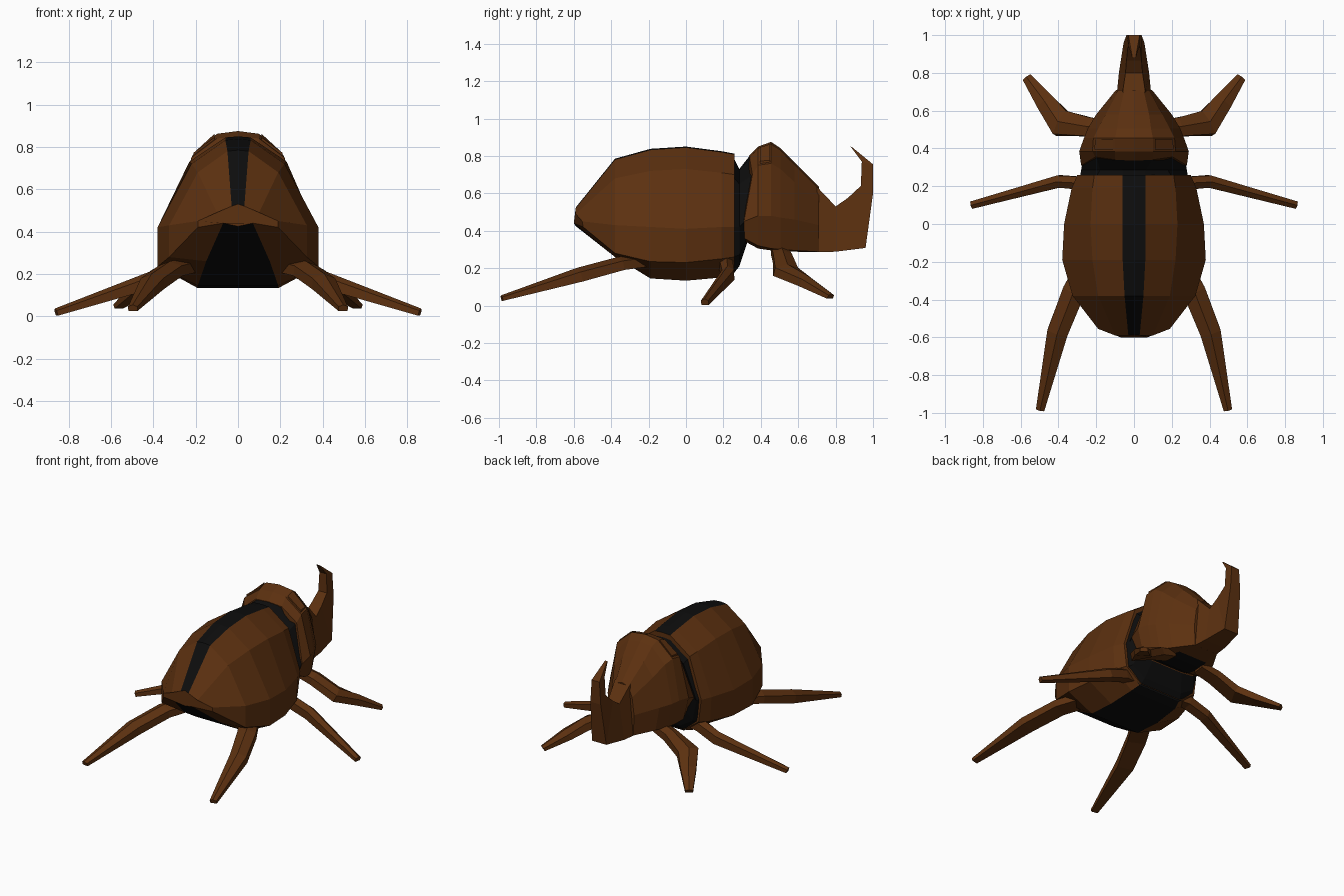
import bpy, bmesh
from mathutils import Vector

if "Cube" in bpy.data.objects:
    bpy.data.objects.remove(bpy.data.objects["Cube"])


def material(name, rgb):
    m = bpy.data.materials.new(name)
    m.diffuse_color = (*rgb, 1)
    m.use_nodes = True
    m.node_tree.nodes["Principled BSDF"].inputs["Base Color"].default_value = m.diffuse_color
    return m


BROWN = material("brown shell", (0.107, 0.03, 0.005))
BLACK = material("black", (0.004, 0.004, 0.004))


def finish(name, bm):
    bmesh.ops.remove_doubles(bm, verts=bm.verts, dist=0.0005)
    bmesh.ops.recalc_face_normals(bm, faces=bm.faces)
    mesh = bpy.data.meshes.new(name)
    bm.to_mesh(mesh)
    bm.free()
    mesh.materials.append(BROWN)
    mesh.materials.append(BLACK)
    ob = bpy.data.objects.new(name, mesh)
    bpy.context.collection.objects.link(ob)
    return ob


def loft(name, rings, black_rule):
    """Skin mirrored half rings (top centre to bottom centre) and cap both ends."""
    bm = bmesh.new()
    n = len(rings[0])
    loops = []
    for half in rings:
        full = list(half) + [(-x, y, z) for x, y, z in half[-2:0:-1]]
        loops.append([bm.verts.new(p) for p in full])
    count = len(loops[0])
    for r, (a, b) in enumerate(zip(loops, loops[1:])):
        for i in range(count):
            j = (i + 1) % count
            f = bm.faces.new((a[i], a[j], b[j], b[i]))
            strip = i if i < n - 1 else count - 1 - i
            f.material_index = int(black_rule(r, strip))
    bm.faces.new(loops[0])
    bm.faces.new(loops[-1])
    return finish(name, bm)


def flat_ring(y, pts):
    return [(x, y, z) for x, z in pts]


# Abdomen: black strip along the back and black belly
abdomen = [
    [(0, -.585, .53), (.03, -.59, .52), (.10, -.59, .49), (.19, -.555, .45),
     (.19, -.55, .42), (.07, -.6, .44), (0, -.59, .425)],
    flat_ring(-.38, [(0, .785), (.05, .78), (.19, .68), (.325, .43), (.325, .28), (.15, .26), (0, .26)]),
    flat_ring(-.19, [(0, .838), (.06, .832), (.22, .72), (.38, .42), (.38, .235), (.19, .145), (0, .145)]),
    flat_ring(0, [(0, .85), (.06, .845), (.23, .73), (.37, .41), (.365, .23), (.19, .133), (0, .133)]),
    flat_ring(.19, [(0, .825), (.06, .82), (.22, .71), (.33, .42), (.32, .25), (.18, .15), (0, .15)]),
    flat_ring(.26, [(0, .812), (.06, .808), (.21, .70), (.30, .42), (.28, .26), (.16, .175), (0, .175)]),
]
loft("abdomen", abdomen, lambda r, s: s in (0, 5))

# Black collar between abdomen and thorax
collar = [
    flat_ring(.25, [(0, .80), (.06, .795), (.20, .69), (.285, .42), (.27, .26), (.16, .165), (0, .165)]),
    flat_ring(.285, [(0, .73), (.06, .725), (.18, .65), (.28, .42), (.25, .27), (.15, .21), (0, .21)]),
    [(0, .34, .80), (.10, .345, .79), (.20, .36, .70), (.275, .315, .45),
     (.22, .32, .345), (.12, .325, .33), (0, .325, .33)],
]
loft("collar", collar, lambda r, s: True)

# Thorax, narrowing into the head, with a black underside
thorax = [
    [(0, .335, .80), (.10, .34, .79), (.205, .355, .70), (.28, .31, .45),
     (.23, .31, .36), (.12, .32, .34), (0, .32, .34)],
    flat_ring(.385, [(0, .85), (.10, .84), (.22, .75), (.29, .48), (.25, .32), (.13, .305), (0, .305)]),
    flat_ring(.455, [(0, .875), (.10, .862), (.215, .76), (.265, .48), (.23, .305), (.13, .295), (0, .295)]),
    flat_ring(.505, [(0, .842), (.09, .83), (.19, .73), (.245, .47), (.21, .30), (.13, .29), (0, .29)]),
    flat_ring(.58, [(0, .765), (.08, .75), (.15, .66), (.20, .46), (.17, .295), (.11, .288), (0, .288)]),
    flat_ring(.71, [(0, .635), (.05, .62), (.08, .55), (.095, .43), (.09, .287), (.06, .285), (0, .285)]),
]
loft("thorax", thorax, lambda r, s: s == 5 and r < 4)

# Horn: front snout sweeping up to a backward tip
horn_path = [  # inner y, z, outer y, z, half widths inner and outer
    (.70, .635, .70, .285, .06, .09),
    (.80, .53, .80, .288, .045, .08),
    (.865, .575, .96, .308, .04, .055),
    (.935, .64, 1.0, .60, .033, .04),
    (.94, .77, 1.0, .755, .028, .03),
    (.88, .85, .89, .845, .01, .01),
]
horn = [[(0, a, b), (wi, a, b), (wo, c, d), (0, c, d)] for a, b, c, d, wi, wo in horn_path]
loft("horn", horn, lambda r, s: False)


# Legs: tapered box sections (centre, width, thickness), mirrored
def leg(name, path):
    for side, label in ((1, "right"), (-1, "left")):
        bm = bmesh.new()
        pts = [Vector((p[0] * side, p[1], p[2])) for p in path]
        loops = []
        for k, (p, spec) in enumerate(zip(pts, path)):
            along = (pts[min(k + 1, len(pts) - 1)] - pts[max(k - 1, 0)]).normalized()
            across = along.cross(Vector((0, 0, 1))).normalized()
            up = across.cross(along)
            w, t = across * spec[3] / 2, up * spec[4] / 2
            loops.append([bm.verts.new(q) for q in (p + w + t * .4, p + t, p - w + t * .4, p - w - t, p + w - t)])
        for a, b in zip(loops, loops[1:]):
            for i in range(5):
                bm.faces.new((a[i], a[(i + 1) % 5], b[(i + 1) % 5], b[i]))
        bm.faces.new(loops[0])
        bm.faces.new(loops[-1])
        finish(label + "_" + name, bm)


leg("front_leg", [(.12, .50, .30, .09, .06), (.24, .515, .265, .10, .07),
                  (.39, .535, .19, .14, .07), (.47, .645, .13, .10, .06), (.567, .775, .05, .05, .03)])
leg("middle_leg", [(.15, .20, .235, .06, .08), (.27, .215, .225, .07, .08),
                   (.40, .225, .175, .065, .08), (.86, .10, .02, .04, .035)])
leg("rear_leg", [(.22, -.18, .25, .12, .07), (.32, -.36, .225, .12, .07),
                 (.405, -.575, .165, .11, .075), (.497, -.985, .04, .045, .03)])

# Small raised brow plates on top of the thorax
for side in (1, -1):
    bm = bmesh.new()
    base = [(.11, .395, .838), (.21, .395, .765), (.205, .45, .768), (.11, .45, .855)]
    lo = [bm.verts.new((x * side, y, z - .015)) for x, y, z in base]
    hi = [bm.verts.new((x * side, y, z + .008)) for x, y, z in base]
    bm.faces.new(lo)
    bm.faces.new(hi)
    for i in range(4):
        j = (i + 1) % 4
        bm.faces.new((lo[i], lo[j], hi[j], hi[i]))
    finish("brow_plate", bm)
